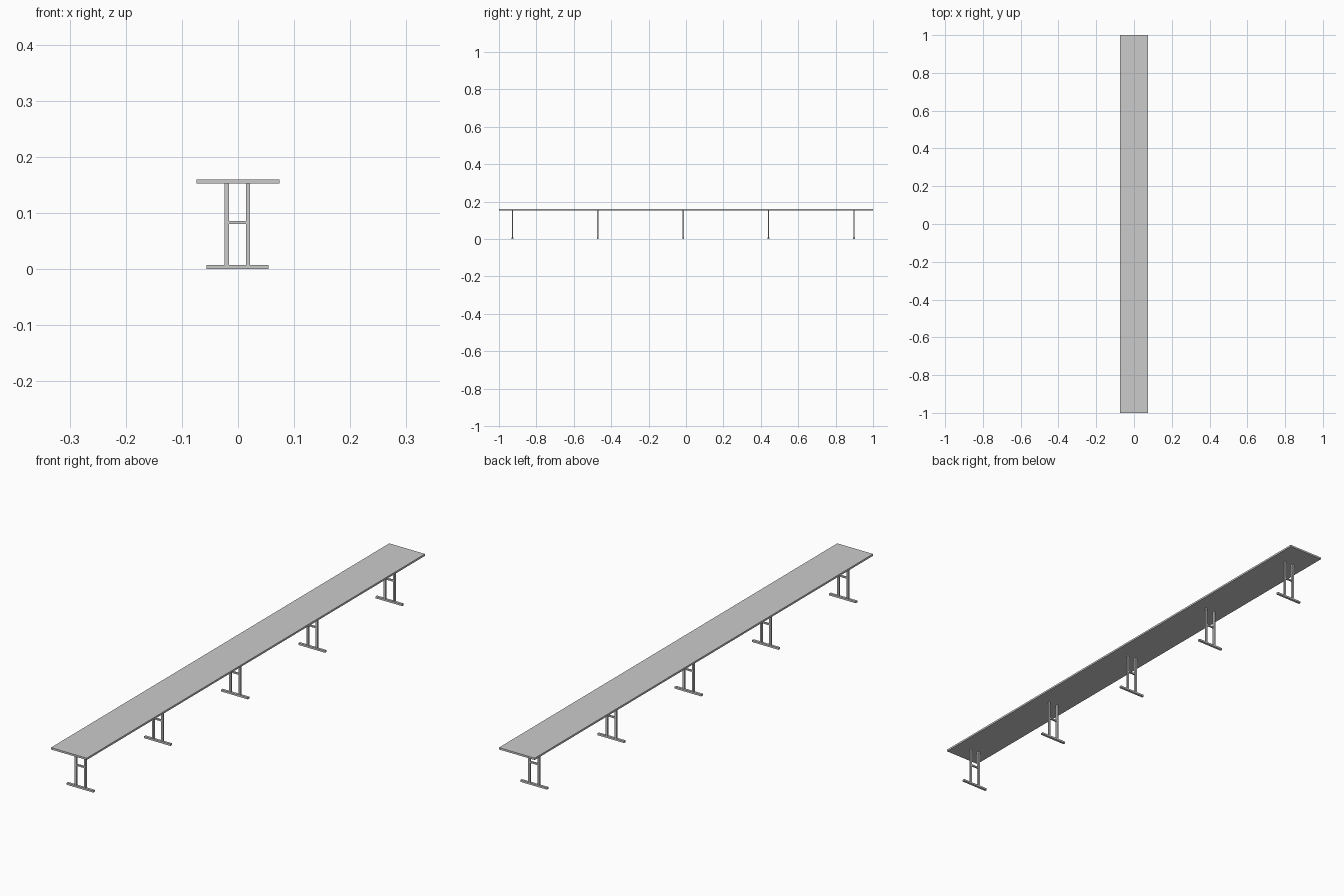
import bpy

if "Cube" in bpy.data.objects:
    bpy.data.objects.remove(bpy.data.objects["Cube"])


def box(name, x, y, z):
    """Box spanning the given (min, max) ranges."""
    bpy.ops.mesh.primitive_cube_add(size=1)
    ob = bpy.context.object
    ob.name = name
    ob.location = [(a + b) / 2 for a, b in (x, y, z)]
    ob.scale = [b - a for a, b in (x, y, z)]
    bpy.ops.object.transform_apply(location=True, scale=True)
    return ob


def around(c, width):
    return (c - width / 2, c + width / 2)


TOP_Z, TOP_T = 0.160, 0.007
FOOT_H = 0.007
LEG_X, LEG_W, LEG_D = 0.019, 0.0075, 0.007
CX = -0.001

# Long bench plank
box("bench_top", around(0, 0.148), (-1, 1), (TOP_Z - TOP_T, TOP_Z))

# Five H-shaped supports along the plank
for i in range(5):
    y = -0.928 + i * 0.4565
    box(f"foot_{i}", around(CX, 0.110), around(y, 0.009), (0, FOOT_H))
    for side, s in (("left", -1), ("right", 1)):
        box(f"{side}_leg_{i}", around(CX + s * LEG_X, LEG_W),
            around(y, LEG_D), (FOOT_H, TOP_Z - TOP_T))
    inner = 2 * LEG_X - LEG_W
    box(f"crossbar_{i}", around(CX, inner), around(y, 0.006), (0.0805, 0.086))
